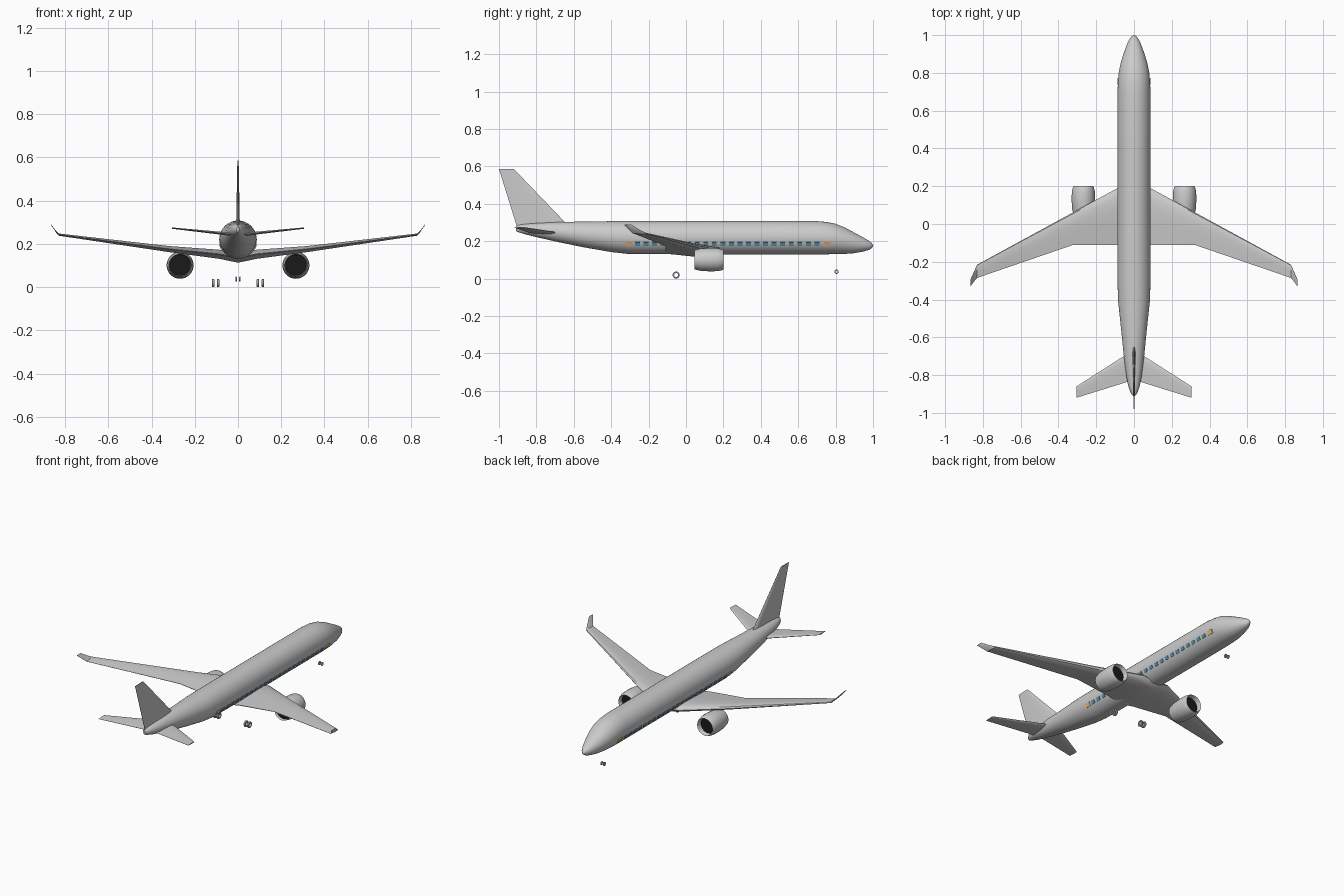
import bpy, bmesh, math
from mathutils import Matrix, Vector

if "Cube" in bpy.data.objects:
    bpy.data.objects.remove(bpy.data.objects["Cube"])

TAU = 2 * math.pi


def material(name, rgb):
    m = bpy.data.materials.new(name)
    m.diffuse_color = (*rgb, 1)
    m.use_nodes = True
    m.node_tree.nodes["Principled BSDF"].inputs["Base Color"].default_value = m.diffuse_color
    return m


BLUE = material("window_blue", (0.12, 0.32, 0.48))
ORANGE = material("door_orange", (0.85, 0.5, 0.2))
BLACK = material("intake_black", (0.01, 0.01, 0.01))


def finish(name, bm, mat=None, mirror=False, angle=35):
    bmesh.ops.recalc_face_normals(bm, faces=bm.faces)
    me = bpy.data.meshes.new(name)
    bm.to_mesh(me)
    bm.free()
    ob = bpy.data.objects.new(name, me)
    bpy.context.collection.objects.link(ob)
    if mat:
        me.materials.append(mat)
    if mirror:
        ob.modifiers.new("Mirror", 'MIRROR').use_mirror_merge = True
    bpy.ops.object.select_all(action='DESELECT')
    ob.select_set(True)
    bpy.context.view_layer.objects.active = ob
    bpy.ops.object.shade_smooth_by_angle(angle=math.radians(angle))
    return ob


def loft(bm, rings, caps=(True, True), loop=False):
    vs = [[bm.verts.new(p) for p in r] for r in rings]
    pairs = list(zip(vs, vs[1:]))
    if loop:
        pairs.append((vs[-1], vs[0]))
    n = len(vs[0])
    for a, b in pairs:
        for i in range(n):
            j = (i + 1) % n
            bm.faces.new((a[i], a[j], b[j], b[i]))
    if not loop:
        for on, r in zip(caps, (vs[0], vs[-1])):
            if on:
                bm.faces.new(r)


def foil(le, te, thick):
    """Closed aerofoil outline as (chord position, height) pairs."""
    shape = [(0, 0), (.04, .3), (.15, .47), (.35, .5), (.65, .3), (1, .04)]
    pts = shape + [(c, -h) for c, h in reversed(shape[1:])]
    return [(le + (te - le) * c, h * thick) for c, h in pts]


def revolve(bm, profile, centre, axis, n=32):
    """Closed ring made from (offset along axis, radius) pairs."""
    rings = []
    for i in range(n):
        c, s = math.cos(TAU * i / n), math.sin(TAU * i / n)
        if axis == 'Y':
            rings.append([Vector(centre) + Vector((r * c, a, r * s)) for a, r in profile])
        else:
            rings.append([Vector(centre) + Vector((a, r * c, r * s)) for a, r in profile])
    loft(bm, rings, loop=True)


# Fuselage: y, half width, bottom z, top z
stations = [(-.91, .006, .255, .281), (-.895, .018, .248, .287), (-.86, .03, .237, .292),
            (-.8, .041, .222, .297), (-.7, .054, .199, .302), (-.55, .069, .168, .305),
            (-.4, .085, .142, .307), (-.3, .087, .131, .308), (.0, .087, .13, .308),
            (.4, .087, .13, .308), (.69, .087, .13, .308), (.75, .0855, .13, .303),
            (.8, .081, .131, .293), (.85, .071, .132, .273), (.9, .056, .136, .246),
            (.95, .038, .145, .219), (.98, .023, .154, .201), (.994, .012, .164, .189),
            (1.0, .003, .173, .179)]
bm = bmesh.new()
loft(bm, [[(w * math.cos(TAU * i / 40), y, (lo + hi) / 2 + (hi - lo) / 2 * math.sin(TAU * i / 40))
           for i in range(40)] for y, w, lo, hi in stations])
finish("fuselage", bm, angle=50)

# Wings with upturned tips: x, leading y, trailing y, z, thickness
bm = bmesh.new()
loft(bm, [[(x, y, z + h) for y, h in foil(le, te, t)] for x, le, te, z, t in [
    (0, .195, -.11, .136, .046), (.087, .19, -.11, .152, .042), (.32, .063, -.11, .176, .028),
    (.83, -.215, -.285, .243, .01), (.842, -.24, -.298, .256, .007),
    (.865, -.292, -.33, .288, .004)]], caps=(False, True))
finish("wings", bm, mirror=True)

# Horizontal tail
bm = bmesh.new()
loft(bm, [[(x, y, z + h) for y, h in foil(le, te, t)] for x, le, te, z, t in [
    (0, -.665, -.825, .241, .016), (.305, -.86, -.92, .273, .006)]], caps=(False, True))
finish("tailplane", bm, mirror=True)

# Vertical fin
bm = bmesh.new()
loft(bm, [[(h, y, z) for y, h in foil(le, te, t)] for z, le, te, t in [
    (.265, -.612, -.9, .018), (.586, -.92, -1.0, .006)]])
finish("tail_fin", bm)

# Engine nacelles and dark cores
bm = bmesh.new()
revolve(bm, [(.05, .05), (.045, .052), (.08, .0595), (.13, .0625), (.17, .061), (.193, .056),
             (.2, .052), (.193, .048), (.12, .047)], (.268, 0, .101), 'Y')
finish("engine_nacelles", bm, mirror=True)
bm = bmesh.new()
bmesh.ops.create_cone(bm, cap_ends=True, segments=32, radius1=.0485, radius2=.0485, depth=.11,
                      matrix=Matrix.Translation((.268, .115, .101)) @ Matrix.Rotation(math.pi / 2, 4, 'X'))
finish("engine_cores", bm, BLACK, mirror=True)


# Wheels
def wheels(name, xs, y, z, r, w):
    bm = bmesh.new()
    for x in xs:
        revolve(bm, [(-w, r * .55), (-w, r * .88), (-w * .6, r), (w * .6, r), (w, r * .88),
                     (w, r * .55)], (x, y, z), 'X', 24)
    finish(name, bm, mirror=True)


wheels("main_wheels", (.092, .115), -.053, .019, .019, .0055)
wheels("nose_wheels", (.009,), .805, .037, .0115, .0035)


# Windows and doors set into the fuselage sides
def panels(name, ys, length, height, mat):
    bm = bmesh.new()
    for y in ys:
        bmesh.ops.create_cube(bm, size=1, matrix=Matrix.Translation((.0805, y, .185))
                              @ Matrix.Rotation(math.radians(23), 4, 'Y')
                              @ Matrix.Diagonal((.005, length, height, 1)))
    finish(name, bm, mat, mirror=True)


panels("windows", [-.26 + i * .0457 for i in range(22)], .026, .02, BLUE)
panels("doors", (-.305, .755), .036, .024, ORANGE)
